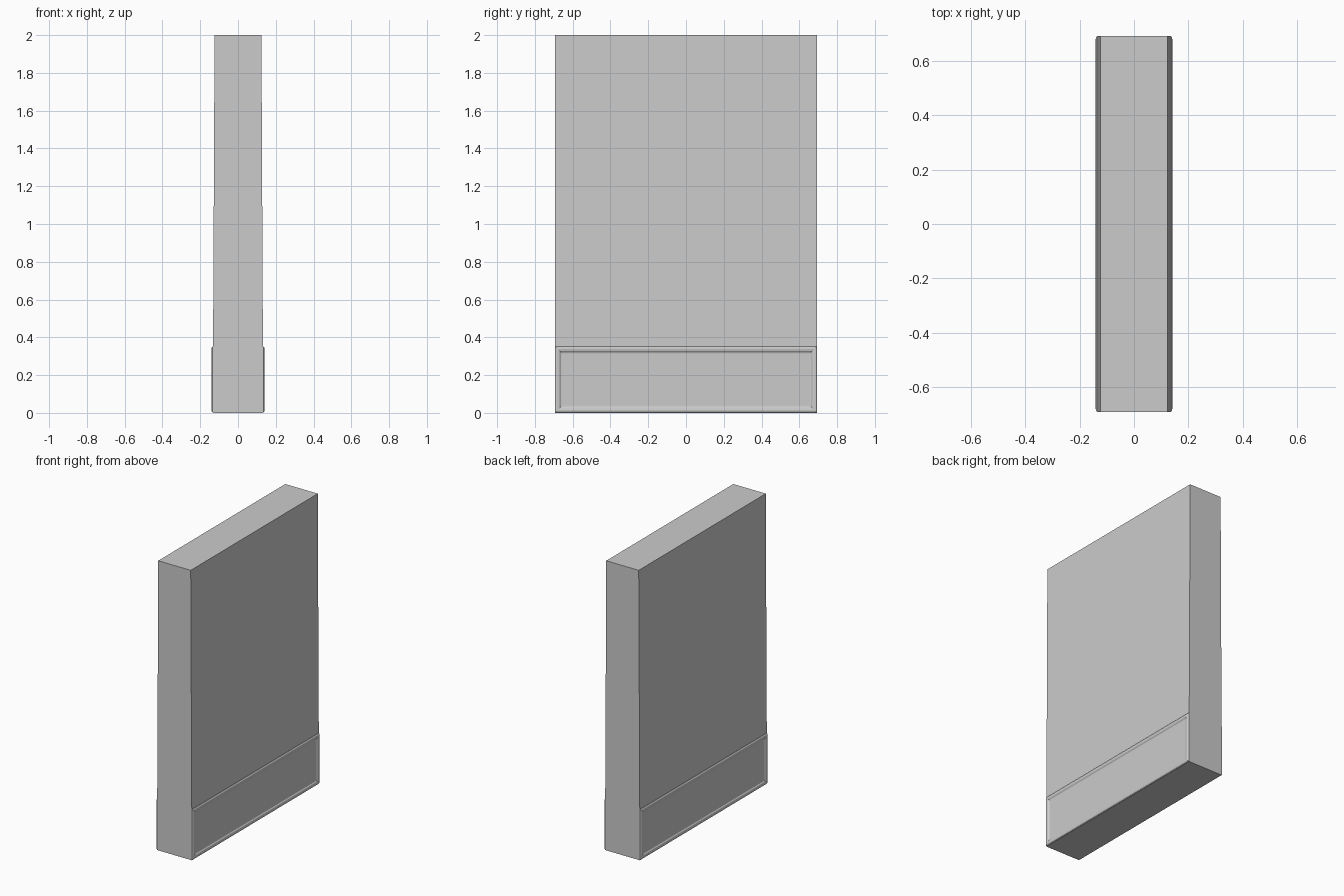
import bpy, bmesh

if "Cube" in bpy.data.objects:
    bpy.data.objects.remove(bpy.data.objects["Cube"])


def make_object(name, rings):
    """Skin a stack of 4-point rings and cap both ends."""
    bm = bmesh.new()
    loops = [[bm.verts.new(p) for p in ring] for ring in rings]
    for a, b in zip(loops, loops[1:]):
        for i in range(4):
            j = (i + 1) % 4
            bm.faces.new((a[i], a[j], b[j], b[i]))
    bm.faces.new(loops[0][::-1])
    bm.faces.new(loops[-1])
    bmesh.ops.recalc_face_normals(bm, faces=bm.faces[:])
    mesh = bpy.data.meshes.new(name)
    bm.to_mesh(mesh)
    bm.free()
    obj = bpy.data.objects.new(name, mesh)
    bpy.context.collection.objects.link(obj)
    return obj


HALF_Y = 0.693

# Slightly tapered wall slab
def wall_ring(x, z):
    return [(-x, -HALF_Y, z), (x, -HALF_Y, z), (x, HALF_Y, z), (-x, HALF_Y, z)]

make_object("wall_slab", [wall_ring(0.132, 0), wall_ring(0.132, 0.35), wall_ring(0.124, 2)])

# Base skirting on each broad side: chamfered frame around a recessed panel
# Each pair is (inset from the outline, distance from the wall centre)
PROFILE = [(0, 0.12), (0, 0.135), (0.006, 0.140), (0.014, 0.141),
           (0.024, 0.139), (0.030, 0.134), (0.038, 0.133)]

def panel_ring(inset, x):
    y, lo, hi = HALF_Y - inset, 0.002 + inset, 0.351 - inset
    return [(x, -y, lo), (x, y, lo), (x, y, hi), (x, -y, hi)]

for side, sign in (("right", 1), ("left", -1)):
    make_object("base_panel_" + side, [panel_ring(i, sign * x) for i, x in PROFILE])
